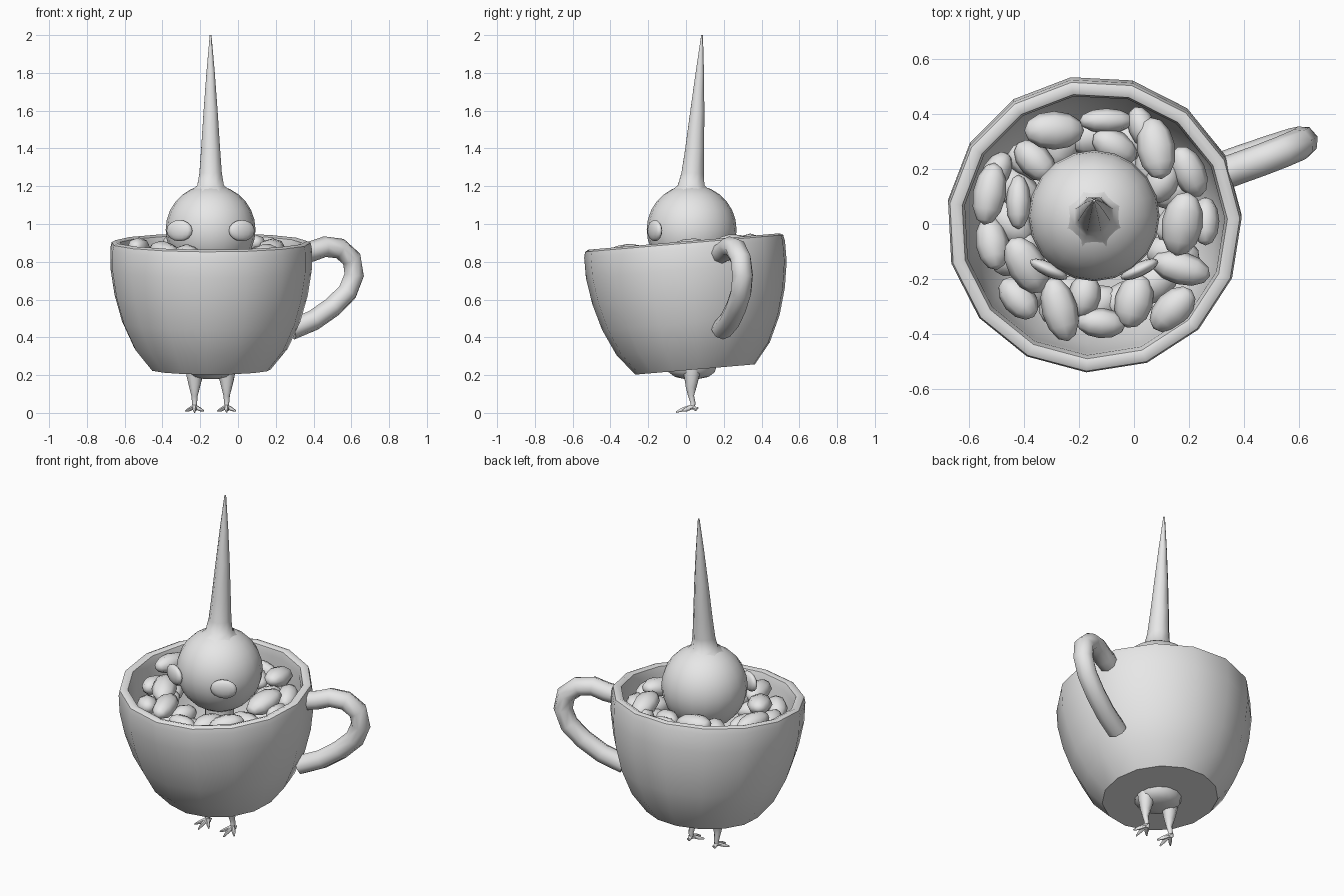
import bpy, bmesh, math, random
from mathutils import Vector, Matrix

if "Cube" in bpy.data.objects:
    bpy.data.objects.remove(bpy.data.objects["Cube"])

grey = bpy.data.materials.new("plain grey")
grey.diffuse_color = (0.8, 0.8, 0.8, 1)
grey.use_nodes = True
grey.node_tree.nodes["Principled BSDF"].inputs["Base Color"].default_value = grey.diffuse_color
CX, CY = -0.145, 0.03


def finish(name, bm, angle=60):
    bmesh.ops.recalc_face_normals(bm, faces=bm.faces)
    me = bpy.data.meshes.new(name)
    bm.to_mesh(me)
    bm.free()
    me.materials.append(grey)
    ob = bpy.data.objects.new(name, me)
    bpy.context.collection.objects.link(ob)
    bpy.ops.object.select_all(action='DESELECT')
    ob.select_set(True)
    bpy.context.view_layer.objects.active = ob
    bpy.ops.object.shade_smooth_by_angle(angle=math.radians(angle))
    return ob


def skin(bm, rings):
    """Join rings of points into a closed tube."""
    loops = [[bm.verts.new(p) for p in r] for r in rings]
    n = len(loops[0])
    for a, b in zip(loops, loops[1:]):
        for i in range(n):
            j = (i + 1) % n
            bm.faces.new((a[i], a[j], b[j], b[i]))
    bm.faces.new(loops[0][::-1])
    bm.faces.new(loops[-1])


def ring(c, r, n, start=0.0):
    return [Vector((c[0] + r * math.cos(start + math.tau * i / n),
                    c[1] + r * math.sin(start + math.tau * i / n), c[2]))
            for i in range(n)]


def tube(bm, path, n, radii):
    """Sweep an elliptical section (flat radius, side radius) along a path."""
    pts = [Vector(p) for p in path]
    rings = []
    for i, p in enumerate(pts):
        t = (pts[min(i + 1, len(pts) - 1)] - pts[max(i - 1, 0)]).normalized()
        side = t.cross(Vector((0.35, -0.94, 0))).normalized()
        other = t.cross(side)
        a, b = radii[i]
        rings.append([p + side * a * math.cos(math.tau * k / n)
                      + other * b * math.sin(math.tau * k / n) for k in range(n)])
    skin(bm, rings)


def ellipsoid(bm, matrix, u=10, v=7):
    bmesh.ops.create_uvsphere(bm, u_segments=u, v_segments=v, radius=1, matrix=matrix)


# Cup: lathed outside, rim and inside, leaning forward
tilt = Matrix.Translation((CX, 0.05, 0.23)) @ Matrix.Rotation(math.radians(4.9), 4, 'X')
profile = [(0.32, 0), (0.41, 0.11), (0.475, 0.25), (0.515, 0.39), (0.537, 0.53),
           (0.537, 0.64), (0.53, 0.67), (0.51, 0.68), (0.485, 0.67), (0.475, 0.63),
           (0.475, 0.53), (0.455, 0.39), (0.415, 0.25), (0.35, 0.12), (0.29, 0.05)]
bm = bmesh.new()
skin(bm, [ring((0, 0, h), r, 15, math.radians(3)) for r, h in profile])
bm.transform(tilt)
finish("cup", bm, 50)

# Handle: flattened tube in a slanted upright plane
arc = [(0.31, 0.84), (0.39, 0.855), (0.46, 0.88), (0.54, 0.87), (0.602, 0.815),
       (0.615, 0.73), (0.58, 0.64), (0.50, 0.56), (0.40, 0.49), (0.28, 0.44)]
bm = bmesh.new()
tube(bm, [(x, 0.19 + 0.38 * (x - 0.35) + (0.88 - z) * 0.06, z) for x, z in arc], 8,
     [(0.055, 0.058)] * len(arc))
finish("handle", bm)

# Head
bm = bmesh.new()
ellipsoid(bm, Matrix.Translation((CX, CY, 0.97)) @ Matrix.Scale(0.238, 4), 20, 14)
finish("head", bm)

# Tall spike on the head
spike = [(0.12, 1.17, 0.025), (0.076, 1.205, 0.027), (0.064, 1.27, 0.035),
         (0.054, 1.4, 0.046), (0.04, 1.6, 0.06), (0.024, 1.8, 0.073), (0.005, 2.0, 0.085)]
bm = bmesh.new()
skin(bm, [ring((CX, y, z), r, 8, 0.4) for r, z, y in spike])
finish("head_spike", bm)

# Eyes: flattened ovals facing outward
bm = bmesh.new()
for s in (-1, 1):
    turn = Matrix.Rotation(s * math.radians(25), 4, 'Z')
    ellipsoid(bm, Matrix.Translation((CX + s * 0.165, -0.165, 0.965)) @ turn
              @ Matrix.Diagonal((0.075, 0.026, 0.056, 1)), 14, 8)
finish("eyes", bm)

# Body running down through the cup floor
body = [(0.08, 0.78), (0.08, 0.65), (0.11, 0.5), (0.14, 0.35), (0.14, 0.26),
        (0.125, 0.215), (0.09, 0.19), (0.04, 0.18)]
bm = bmesh.new()
skin(bm, [ring((CX, CY, z), r, 14) for r, z in body])
finish("body", bm)

# Legs with three front toes and a small heel toe
bm = bmesh.new()
for s in (-1, 1):
    x = CX + s * 0.085
    tube(bm, [(x - s * 0.005, 0.03, 0.24), (x, 0.03, 0.19), (x, 0.027, 0.135),
              (x, 0.027, 0.09), (x, 0.038, 0.05), (x, 0.03, 0.025)], 8,
         [(0.055, 0.055), (0.045, 0.042), (0.03, 0.03), (0.018, 0.017),
          (0.014, 0.014), (0.012, 0.014)])
    for dx, y, z in ((-0.048, -0.02, 0.012), (0, -0.052, 0.006),
                     (0.048, -0.02, 0.012), (0.005, 0.065, 0.03)):
        tube(bm, [(x, 0.035, 0.035), (x + dx * 0.6, 0.035 + (y - 0.035) * 0.6, 0.02),
                  (x + dx, y, z)], 6, [(0.012, 0.013), (0.01, 0.011), (0.004, 0.004)])
lowest = min(v.co.z for v in bm.verts)
for v in bm.verts:
    if v.co.z < 0.06:
        v.co.z -= lowest * (1 - v.co.z / 0.06)
finish("legs_and_feet", bm)

# Beans: x, y, heading, half length, half width, layer (1 = on top)
beans = [(-.29, .34, 0, .11, .07, 1), (-.10, .375, 0, .10, .045, 0),
         (.08, .275, 100, .115, .07, 1), (.2, .19, 115, .1, .06, 0),
         (-.36, .23, -45, .09, .06, 0), (-.525, .11, 80, .115, .06, 1),
         (-.42, .08, 90, .1, .045, 0), (-.515, -.07, 100, .1, .06, 0),
         (-.39, -.15, -60, .115, .07, 1), (-.42, -.27, -50, .09, .06, 0),
         (-.27, -.31, -75, .12, .065, 1), (-.12, -.36, -5, .09, .055, 0),
         (0, -.28, 75, .1, .07, 0), (.14, -.31, 45, .1, .065, 1),
         (.17, -.16, -15, .11, .06, 0), (.175, 0, 80, .12, .075, 1),
         (.26, .01, 90, .09, .05, 0), (-.07, .28, -30, .09, .06, 0),
         (-.18, -.26, 80, .08, .06, 0), (.1, .15, 60, .08, .06, 0),
         (-.5, .19, 60, .08, .05, 0), (.03, .35, 110, .08, .05, 0)]
random.seed(4)
# Buried beans filling the gaps below
for i in range(16):
    a = math.tau * i / 16
    beans.append((CX + .31 * math.cos(a), .01 + .31 * math.sin(a),
                  random.uniform(0, 180), .1, .07, -1))
bm = bmesh.new()
for x, y, heading, l, w, layer in beans:
    z = 0.815 + 0.085 * y + 0.05 * layer
    turn = Matrix.Rotation(math.radians(heading), 4, 'Z') \
        @ Matrix.Rotation(random.uniform(-0.25, 0.25), 4, 'Y')
    # Poles of the sphere lie along the bean
    ellipsoid(bm, Matrix.Translation((x, y, z)) @ turn @ Matrix.Diagonal((l, w, 0.055, 1))
              @ Matrix.Rotation(math.pi / 2, 4, 'Y'), 8, 6)
finish("beans", bm)
